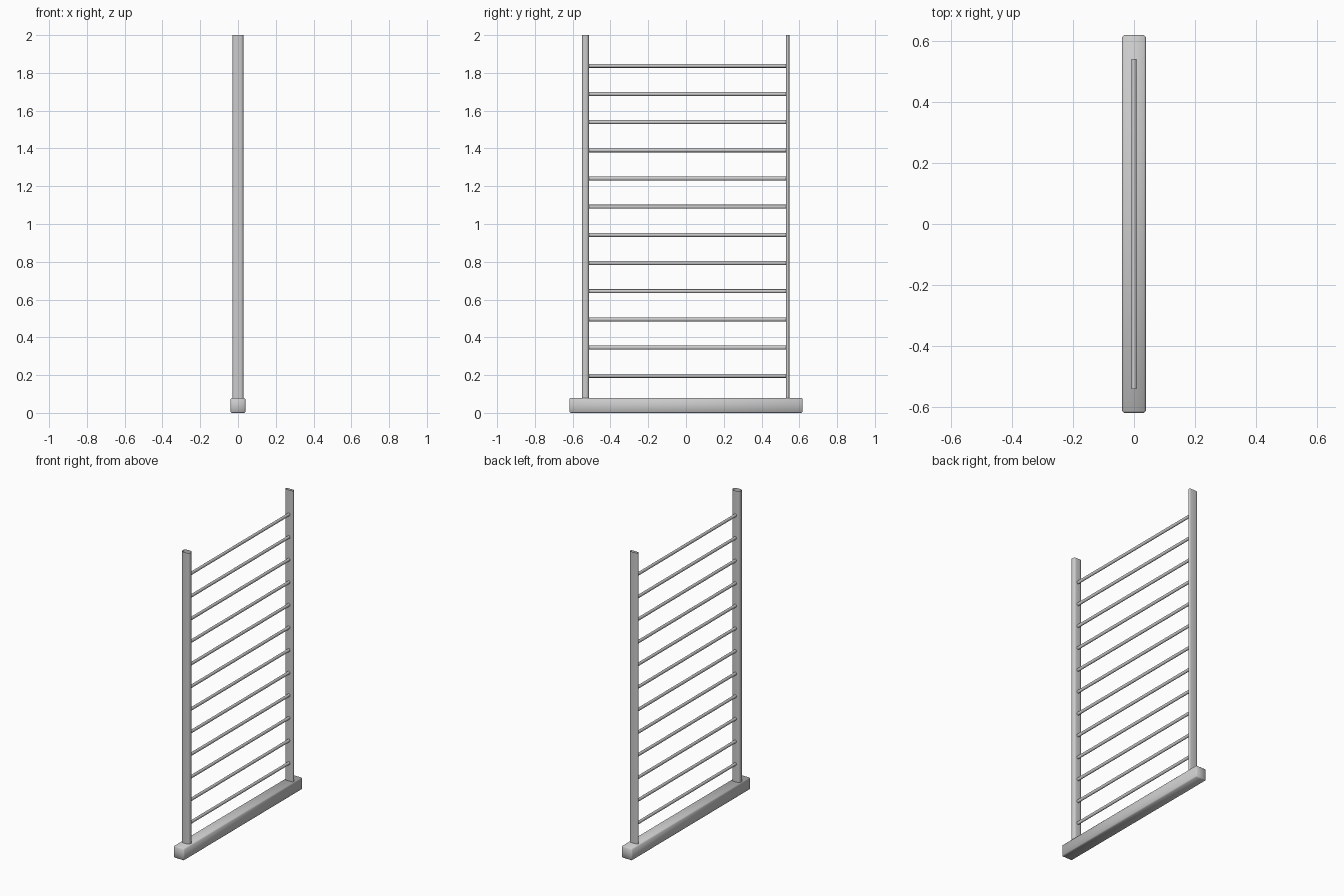
import bpy, bmesh, math
from mathutils import Matrix

if "Cube" in bpy.data.objects:
    bpy.data.objects.remove(bpy.data.objects["Cube"])


def make_object(name, bm, angle=40):
    bmesh.ops.recalc_face_normals(bm, faces=bm.faces)
    mesh = bpy.data.meshes.new(name)
    bm.to_mesh(mesh)
    bm.free()
    obj = bpy.data.objects.new(name, mesh)
    bpy.context.collection.objects.link(obj)
    bpy.ops.object.select_all(action='DESELECT')
    obj.select_set(True)
    bpy.context.view_layer.objects.active = obj
    bpy.ops.object.shade_smooth_by_angle(angle=math.radians(angle))
    return obj


def box(x0, x1, y0, y1, z0, z1):
    bm = bmesh.new()
    size = Matrix.Diagonal((x1 - x0, y1 - y0, z1 - z0, 1))
    centre = Matrix.Translation(((x0 + x1) / 2, (y0 + y1) / 2, (z0 + z1) / 2))
    bmesh.ops.create_cube(bm, size=1, matrix=centre @ size)
    return bm


def post(name, y0, y1, radius):
    # Upright tube with well rounded corners and open ends
    bm = box(-0.029, 0.029, y0, y1, 0.07, 2.0)
    caps = [f for f in bm.faces if abs(f.normal.z) > 0.9]
    bmesh.ops.delete(bm, geom=caps, context='FACES_ONLY')
    uprights = [e for e in bm.edges
                if abs(e.verts[0].co.z - e.verts[1].co.z) > 1]
    bmesh.ops.bevel(bm, geom=uprights, offset=radius, segments=4,
                    profile=0.5, affect='EDGES')
    return make_object(name, bm)


# Base beam with softened edges, shaded smooth all over
bm = box(-0.039, 0.039, -0.618, 0.618, 0, 0.079)
bmesh.ops.bevel(bm, geom=bm.edges[:], offset=0.006, segments=1,
                profile=0.5, affect='EDGES')
make_object("base_beam", bm, 60)

# Side posts: the front one is deeper than the back one
post("front_post", -0.551, -0.514, 0.0145)
post("back_post", 0.530, 0.547, 0.007)

# Rungs, slightly taller than wide, evenly spaced
for i in range(12):
    bm = bmesh.new()
    bmesh.ops.create_cone(
        bm, cap_ends=True, segments=16, radius1=1, radius2=1, depth=1.08,
        matrix=Matrix.Translation((0, 0, 0.1965 + i * 0.1492))
        @ Matrix.Diagonal((0.0088, 1, 0.0105, 1))
        @ Matrix.Rotation(math.pi / 2, 4, 'X'))
    make_object(f"rung_{i + 1}", bm)
